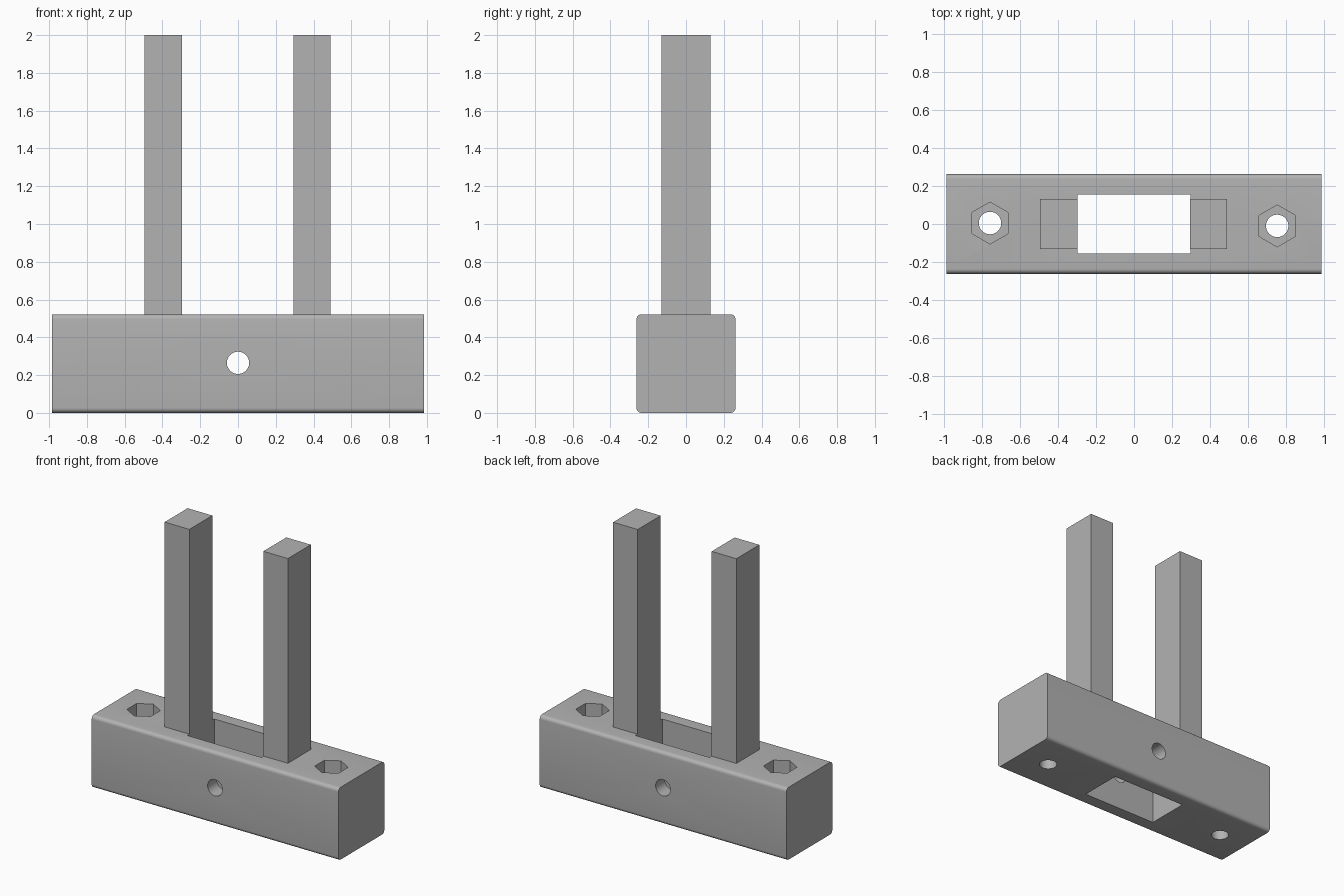
import bpy, bmesh, math
from mathutils import Matrix

cube = bpy.data.objects.get("Cube")
if cube:
    bpy.data.objects.remove(cube, do_unlink=True)

grey = bpy.data.materials.new("plain grey")
grey.use_nodes = True
grey.diffuse_color = (0.45, 0.45, 0.45, 1)
grey.node_tree.nodes["Principled BSDF"].inputs["Base Color"].default_value = (0.45, 0.45, 0.45, 1)

HALF_LENGTH, HALF_DEPTH, HEIGHT = 0.985, 0.262, 0.522
SLOT_X, SLOT_Y = 0.297, 0.155
HOLE_RADIUS = 0.059


def finish(name, bm):
    mesh = bpy.data.meshes.new(name)
    bm.to_mesh(mesh)
    bm.free()
    mesh.materials.append(grey)
    obj = bpy.data.objects.new(name, mesh)
    bpy.context.collection.objects.link(obj)
    return obj


def box(name, low, high, round_x=0):
    """Box between two corners, optionally rounded along its x edges."""
    bm = bmesh.new()
    bmesh.ops.create_cube(bm, size=1)
    for v in bm.verts:
        v.co = [low[i] if v.co[i] < 0 else high[i] for i in range(3)]
    if round_x:
        edges = [e for e in bm.edges
                 if abs(e.verts[0].co.x - e.verts[1].co.x) > 0.1]
        bmesh.ops.bevel(bm, geom=edges, offset=round_x, segments=6,
                        profile=0.5, affect='EDGES')
    return finish(name, bm)


def prism(name, centre, radius, length, sides, rotation):
    bm = bmesh.new()
    bmesh.ops.create_cone(bm, cap_ends=True, segments=sides, radius1=radius,
                          radius2=radius, depth=length,
                          matrix=Matrix.Translation(centre) @ rotation)
    return finish(name, bm)


# Base block with rounded long edges
base = box("base_block", (-HALF_LENGTH, -HALF_DEPTH, 0),
           (HALF_LENGTH, HALF_DEPTH, HEIGHT), round_x=0.026)

# Cutters: central slot, cross hole, bolt holes and hexagonal nut pockets
upright = Matrix.Identity(4)
across = Matrix.Rotation(math.pi / 2, 4, 'X')
cutters = [
    box("slot_cutter", (-SLOT_X, -SLOT_Y, -0.1), (SLOT_X, SLOT_Y, 0.7)),
    prism("cross_hole_cutter", (0, 0, 0.265), HOLE_RADIUS, 1, 48, across),
]
for side, x, y in (("right", -0.757, 0.005), ("left", 0.753, -0.01)):
    cutters.append(prism(side + "_bolt_hole_cutter", (x, y, 0.25),
                         HOLE_RADIUS, 1, 48, upright))
    cutters.append(prism(side + "_nut_pocket_cutter", (x, y, HEIGHT),
                         0.11, 0.44, 6, upright))

for cutter in cutters:
    cutter.hide_render = True
    cutter.hide_set(True)
    mod = base.modifiers.new(cutter.name, 'BOOLEAN')
    mod.operation = 'DIFFERENCE'
    mod.solver = 'EXACT'
    mod.object = cutter

# Apply the cuts and remove the cutters
bpy.context.view_layer.update()
evaluated = base.evaluated_get(bpy.context.evaluated_depsgraph_get())
cut_mesh = bpy.data.meshes.new_from_object(evaluated)
base.modifiers.clear()
base.data = cut_mesh
for cutter in cutters:
    bpy.data.objects.remove(cutter, do_unlink=True)

bpy.ops.object.select_all(action='DESELECT')
base.select_set(True)
bpy.context.view_layer.objects.active = base
bpy.ops.object.shade_smooth_by_angle(angle=math.radians(30))

# Two square posts beside the slot
for name, x0, x1 in (("right_post", -0.494, -SLOT_X), ("left_post", 0.294, 0.49)):
    box(name, (x0, -0.131, HEIGHT), (x1, 0.131, 2))
